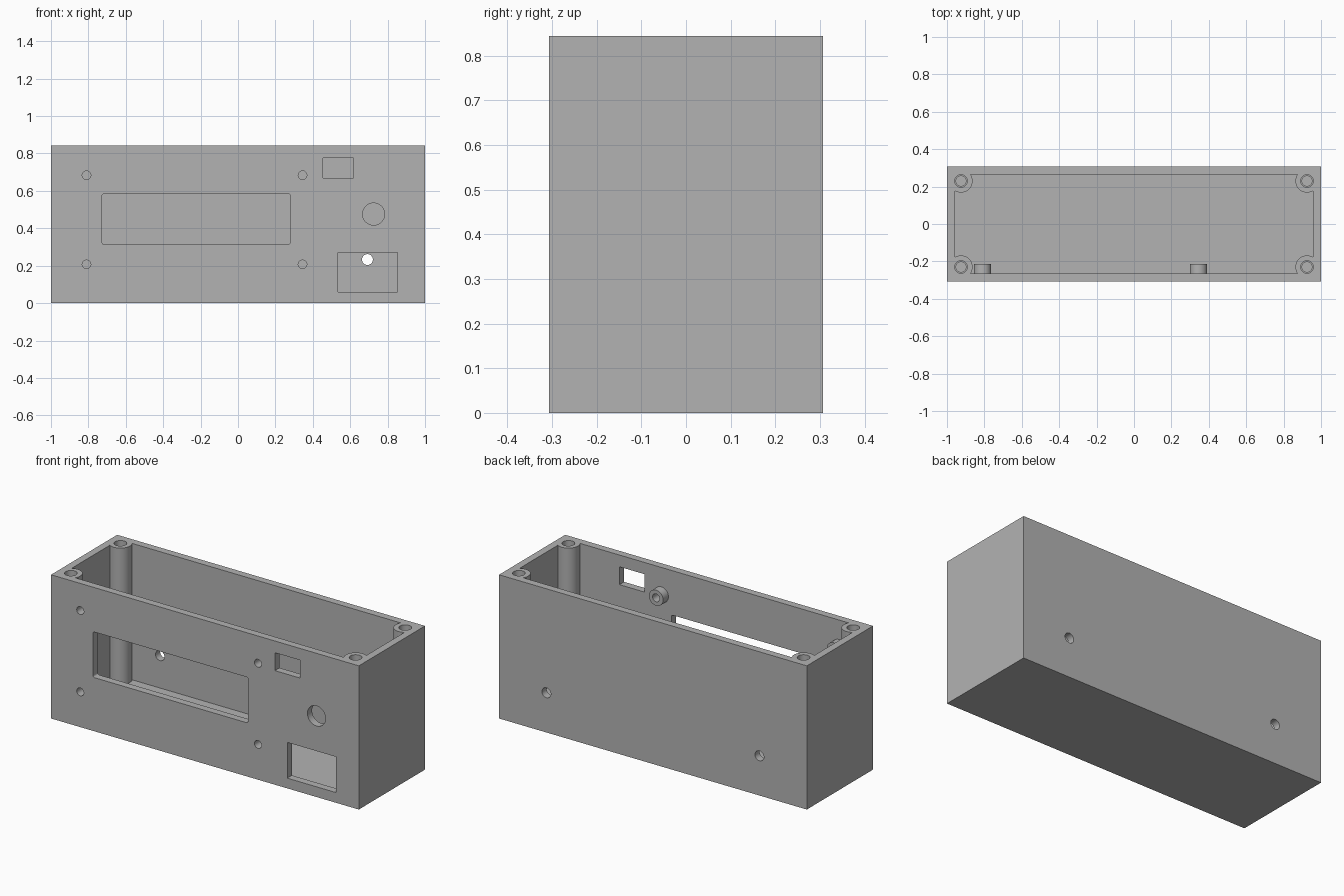
import bpy, bmesh, math
from mathutils import Matrix, Vector

cube = bpy.data.objects.get("Cube")
if cube:
    bpy.data.objects.remove(cube, do_unlink=True)

# Overall dimensions
W, D, H, WALL = 2.0, 0.614, 0.844, 0.043
POST_X, POST_Y, POST_R = 0.925, 0.23, 0.062
DISPLAY_SCREWS = [(x, z) for x in (-0.81, 0.345) for z in (0.207, 0.684)]
FRONT, BACK = -D / 2 + WALL / 2, D / 2 - WALL / 2

grey = bpy.data.materials.new("case grey")
grey.use_nodes = True
GREY = (0.45, 0.45, 0.45, 1)
grey.diffuse_color = GREY
grey.node_tree.nodes["Principled BSDF"].inputs["Base Color"].default_value = GREY


def finish(name, bm):
    bmesh.ops.recalc_face_normals(bm, faces=bm.faces)
    mesh = bpy.data.meshes.new(name)
    bm.to_mesh(mesh)
    bm.free()
    mesh.materials.append(grey)
    ob = bpy.data.objects.new(name, mesh)
    bpy.context.collection.objects.link(ob)
    return ob


def box(name, low, high, corner=0):
    low, high = Vector(low), Vector(high)
    bm = bmesh.new()
    bmesh.ops.create_cube(bm, size=1)
    for v in bm.verts:
        v.co = (low + high) / 2 + v.co * (high - low)
    if corner:  # round the edges that run front to back
        edges = [e for e in bm.edges
                 if abs(e.verts[0].co.y - e.verts[1].co.y) > 0.01]
        bmesh.ops.bevel(bm, geom=edges, offset=corner, segments=4,
                        profile=0.5, affect='EDGES')
    return finish(name, bm)


def cylinder(name, centre, radius, length, along_y=False):
    turn = Matrix.Rotation(math.pi / 2, 4, 'X') if along_y else Matrix()
    bm = bmesh.new()
    bmesh.ops.create_cone(bm, cap_ends=True, segments=48, radius1=radius,
                          radius2=radius, depth=length,
                          matrix=Matrix.Translation(centre) @ turn)
    return finish(name, bm)


def combine(target, tool, operation):
    mod = target.modifiers.new(operation.lower(), 'BOOLEAN')
    mod.operation, mod.object, mod.solver = operation, tool, 'EXACT'
    bpy.context.view_layer.objects.active = target
    bpy.ops.object.modifier_apply(modifier=mod.name)
    bpy.data.objects.remove(tool, do_unlink=True)


def front_opening(x0, x1, z0, z1, corner=0):
    combine(case, box("opening", (x0, FRONT - WALL, z0),
                      (x1, FRONT + WALL, z1), corner), 'DIFFERENCE')


def wall_hole(x, y, z, radius):
    combine(case, cylinder("hole", (x, y, z), radius, WALL * 2, True), 'DIFFERENCE')


# Open-topped case; the cavity leaves the four corner posts standing
case = box("case_body", (-W / 2, -D / 2, 0), (W / 2, D / 2, H))
cavity = box("cavity", (-W / 2 + WALL, -D / 2 + WALL, WALL),
             (W / 2 - WALL, D / 2 - WALL, H + 0.1))
posts = [(sx * POST_X, sy * POST_Y) for sx in (-1, 1) for sy in (-1, 1)]
for x, y in posts:
    combine(cavity, cylinder("post", (x, y, H / 2), POST_R, H * 2), 'DIFFERENCE')
combine(case, cavity, 'DIFFERENCE')

# Stepped screw holes in the posts
for x, y in posts:
    combine(case, cylinder("bore", (x, y, H), 0.027, 0.5), 'DIFFERENCE')
    combine(case, cylinder("insert", (x, y, H), 0.034, 0.2), 'DIFFERENCE')

# Front panel: display window, switch slot, socket opening, round button hole
front_opening(-0.727, 0.28, 0.315, 0.583, 0.01)
front_opening(0.455, 0.617, 0.67, 0.775)
front_opening(0.535, 0.853, 0.06, 0.27)
wall_hole(0.725, FRONT, 0.476, 0.059)
for x, z in DISPLAY_SCREWS:
    wall_hole(x, FRONT, z, 0.023)

# Mounting holes in the back panel
for x in (-0.692, 0.692):
    wall_hole(x, BACK, 0.233, 0.029)

# Hollow standoffs behind the display screws
parts = [case]
for i, (x, z) in enumerate(DISPLAY_SCREWS):
    y = -D / 2 + WALL + 0.0245
    standoff = cylinder(f"display_standoff_{i + 1}", (x, y, z), 0.046, 0.049, True)
    combine(standoff, cylinder("bore", (x, y, z), 0.023, 0.2, True), 'DIFFERENCE')
    parts.append(standoff)

# Smooth the round walls, keep the edges crisp
bpy.ops.object.select_all(action='DESELECT')
for ob in parts:
    ob.select_set(True)
bpy.context.view_layer.objects.active = case
bpy.ops.object.shade_smooth_by_angle(angle=math.radians(30))
